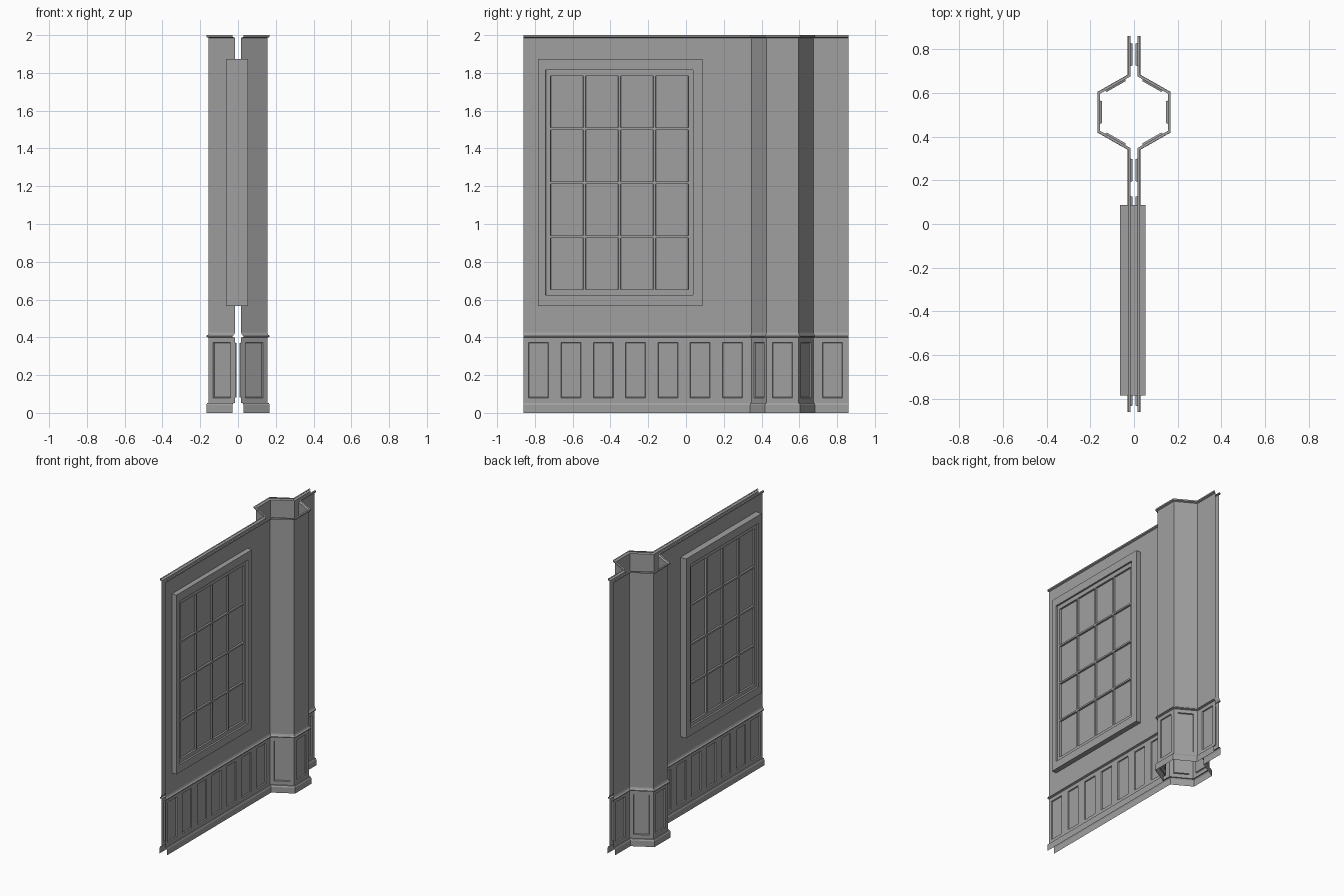
import bpy, bmesh
from mathutils import Vector

if "Cube" in bpy.data.objects:
    bpy.data.objects.remove(bpy.data.objects["Cube"])

grey = bpy.data.materials.new("plain_grey")
grey.use_nodes = True
grey.diffuse_color = (0.35, 0.35, 0.35, 1)
grey.node_tree.nodes["Principled BSDF"].inputs["Base Color"].default_value = (0.35, 0.35, 0.35, 1)

# Plan of one wall, running front to back around half a hexagonal pillar
PLAN = [Vector(p) for p in [(0.016, -0.86), (0.016, 0.347), (0.155, 0.426),
                            (0.155, 0.596), (0.016, 0.675), (0.016, 0.86)]]
PANEL_W = 0.106


def finish(bm, name, mirror=False):
    mesh = bpy.data.meshes.new(name)
    bm.to_mesh(mesh)
    bm.free()
    mesh.materials.append(grey)
    obj = bpy.data.objects.new(name, mesh)
    bpy.context.scene.collection.objects.link(obj)
    if mirror:
        mod = obj.modifiers.new("other_side", "MIRROR")
        mod.use_mirror_merge = False
    return obj


def outward(a, b):
    d = (b - a).normalized()
    return Vector((d.y, -d.x))


def offset_plan(path, dist):
    """Shift a plan path outward, keeping mitred corners."""
    result = []
    for i, p in enumerate(path):
        before = outward(path[max(i - 1, 0)], path[max(i, 1)])
        last = len(path) - 1
        after = outward(path[min(i, last - 1)], path[min(i + 1, last)])
        miter = before + after
        result.append(p + miter * (2 * dist / miter.length_squared))
    return result


def sweep(bm, path, profile):
    """Sweep an (offset, height) profile along the plan; returns face columns."""
    rows = [[bm.verts.new((p.x, p.y, z)) for p in offset_plan(path, off)]
            for off, z in profile]
    return [[bm.faces.new((lo[i], lo[i + 1], hi[i + 1], hi[i]))
             for lo, hi in zip(rows, rows[1:])] for i in range(len(path) - 1)]


def swept_part(name, profile):
    bm = bmesh.new()
    sweep(bm, PLAN, profile)
    finish(bm, name, mirror=True)


# Plain swept parts
swept_part("baseboard", [(0.013, 0), (0.013, 0.042), (0.008, 0.052), (0, 0.052)])
swept_part("chair_rail", [(0, 0.398), (0.012, 0.402), (0.012, 0.408), (0.004, 0.414), (0, 0.425)])
swept_part("upper_wall", [(0, 0.425), (0, 1.985)])
swept_part("crown_trim", [(0, 1.985), (0.012, 1.99), (0.012, 2), (0, 2)])

# Wainscot: the plan is split at panel edges, then panel faces are sunk
path, is_panel = [PLAN[0]], []
for a, b in zip(PLAN, PLAN[1:]):
    length = (b - a).length
    direction = (b - a).normalized()
    if length > 1:
        centres = [0.08 + 0.171 * i for i in range(7)]
    elif b is PLAN[-1]:
        centres = [0.1]
    else:
        centres = [length / 2]
    for c in centres:
        path += [a + direction * (c - PANEL_W / 2), a + direction * (c + PANEL_W / 2)]
        is_panel += [False, True]
    path.append(b)
    is_panel.append(False)

bm = bmesh.new()
columns = sweep(bm, path, [(0, 0.052), (0, 0.08), (0, 0.372), (0, 0.398)])
panels = [col[1] for col, flag in zip(columns, is_panel) if flag]
bm.normal_update()
bmesh.ops.inset_individual(bm, faces=panels, thickness=0.004, depth=-0.008)
finish(bm, "wainscot", mirror=True)


# Windows: a stepped frame with sixteen sunk panes on each side
def cuts(outer, inner, first, last):
    """Grid lines across the frame: border, step, four panes with bars between."""
    bar = 0.012
    pane = (last - first - 3 * bar) / 4
    lines = [outer[0], inner[0]]
    for i in range(4):
        start = first + i * (pane + bar)
        lines += [start, start + pane]
    return lines + [inner[1], outer[1]]


def window(name, side, depth):
    ys = cuts((-0.783, 0.087), (-0.743, 0.037), -0.717, 0.013)
    zs = cuts((0.567, 1.873), (0.624, 1.815), 0.652, 1.784)
    bm = bmesh.new()
    grid = [[bm.verts.new((depth, y, z)) for y in ys] for z in zs]
    inner, panes = [], []
    n = len(ys) - 1
    for r in range(n):
        for c in range(n):
            f = bm.faces.new((grid[r][c], grid[r][c + 1], grid[r + 1][c + 1], grid[r + 1][c]))
            if 0 < r < n - 1 and 0 < c < n - 1:
                inner.append(f)
                if r % 2 == 0 and c % 2 == 0:
                    panes.append(f)
    bm.normal_update()
    # Sides of the frame, running back to the middle of the wall
    rim = [e for e in bm.edges if e.is_boundary]
    ext = bmesh.ops.extrude_edge_only(bm, edges=rim)
    for v in ext["geom"]:
        if isinstance(v, bmesh.types.BMVert):
            v.co.x = 0
    bmesh.ops.inset_region(bm, faces=inner, thickness=0.001, depth=-0.012)
    bm.normal_update()
    bmesh.ops.inset_individual(bm, faces=panes, thickness=0.002, depth=-0.012)
    if side < 0:
        bmesh.ops.scale(bm, vec=(-1, 1, 1), verts=bm.verts)
        bmesh.ops.reverse_faces(bm, faces=bm.faces)
    finish(bm, name)


window("left_window", 1, 0.053)
window("right_window", -1, 0.063)
